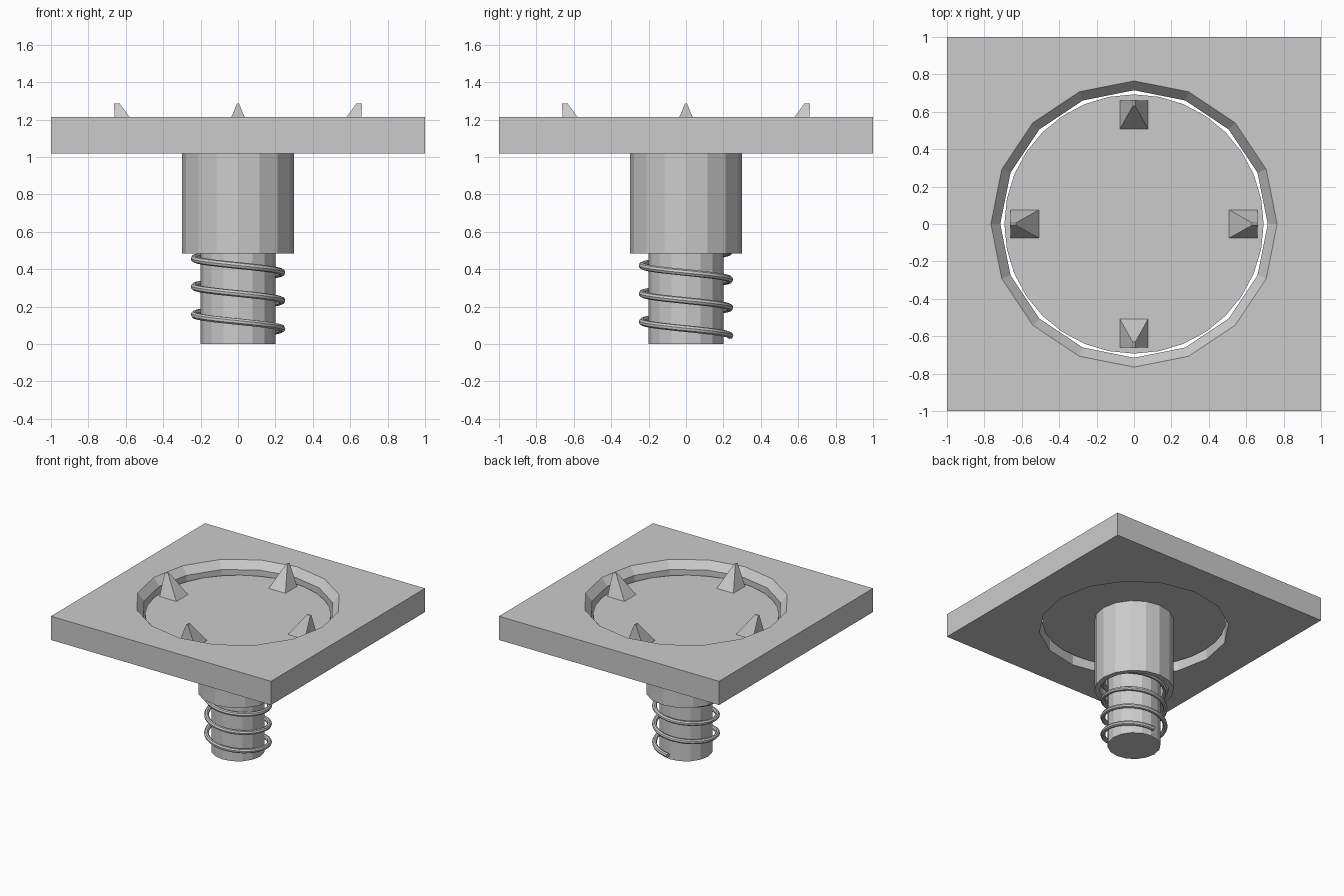
import bpy, bmesh
from math import sin, cos, pi, tau

if "Cube" in bpy.data.objects:
    bpy.data.objects.remove(bpy.data.objects["Cube"])


def ring_solid(name, profile, sides=16, closed=False):
    """Revolve (radius, z, is_square) points; closed joins last to first, otherwise ends are capped."""
    bm = bmesh.new()
    rings = []
    for r, z, square in profile:
        ring = []
        for i in range(sides):
            c, s = cos(tau * i / sides), sin(tau * i / sides)
            k = r / max(abs(c), abs(s)) if square else r
            ring.append(bm.verts.new((c * k, s * k, z)))
        rings.append(ring)
    pairs = list(zip(rings, rings[1:]))
    if closed:
        pairs.append((rings[-1], rings[0]))
    else:
        bm.faces.new(rings[0])
        bm.faces.new(rings[-1])
    for a, b in pairs:
        for i in range(sides):
            j = (i + 1) % sides
            bm.faces.new((a[i], a[j], b[j], b[i]))
    return finish(name, bm)


def finish(name, bm):
    bmesh.ops.recalc_face_normals(bm, faces=bm.faces[:])
    me = bpy.data.meshes.new(name)
    bm.to_mesh(me)
    bm.free()
    ob = bpy.data.objects.new(name, me)
    bpy.context.collection.objects.link(ob)
    return ob


# Square plate with a chamfered round opening
ring_solid("plate", [(1, 1.215, True), (1, 1.02, True), (0.715, 1.02, False),
                     (0.715, 1.155, False), (0.765, 1.215, False)], closed=True)

# Round pressure disc in the opening
DISC_TOP = 1.115
ring_solid("disc", [(0.693, 1.09, False), (0.693, DISC_TOP, False)], sides=32)

# Sleeve below the disc, hollow at its lower end
ring_solid("sleeve", [(0.3, 1.095, False), (0.3, 0.485, False),
                      (0.26, 0.485, False), (0.26, 0.7, False)])

# Inner post
ring_solid("post", [(0.2, 0, False), (0.2, 0.7, False)])

# Four leaning spikes, upright on their outer side
for n in range(4):
    bm = bmesh.new()
    low = [bm.verts.new((x, y, DISC_TOP - 0.01)) for x, y in
           ((0.5, -0.08), (0.66, -0.08), (0.66, 0.08), (0.5, 0.08))]
    top = [bm.verts.new((x, y, 1.285)) for x, y in
           ((0.632, -0.006), (0.662, -0.006), (0.662, 0.006), (0.632, 0.006))]
    bm.faces.new(low)
    bm.faces.new(top)
    for i in range(4):
        j = (i + 1) % 4
        bm.faces.new((low[i], low[j], top[j], top[i]))
    finish(f"spike_{n + 1}", bm).rotation_euler.z = n * pi / 2

# Coil spring around the post
curve = bpy.data.curves.new("spring_path", "CURVE")
curve.dimensions = "3D"
curve.bevel_depth = 0.018
curve.bevel_resolution = 2
curve.use_fill_caps = True
steps, turns = 128, 4
path = curve.splines.new("POLY")
path.points.add(steps)
for i, p in enumerate(path.points):
    t = turns * i / steps
    a = pi / 2 - tau * t
    p.co = (0.235 * cos(a), 0.235 * sin(a), 0.045 + 0.15 * t, 1)
spring = bpy.data.objects.new("spring", curve)
bpy.context.collection.objects.link(spring)
bpy.context.view_layer.objects.active = spring
spring.select_set(True)
bpy.ops.object.convert(target="MESH")
bpy.ops.object.shade_smooth_by_angle()
